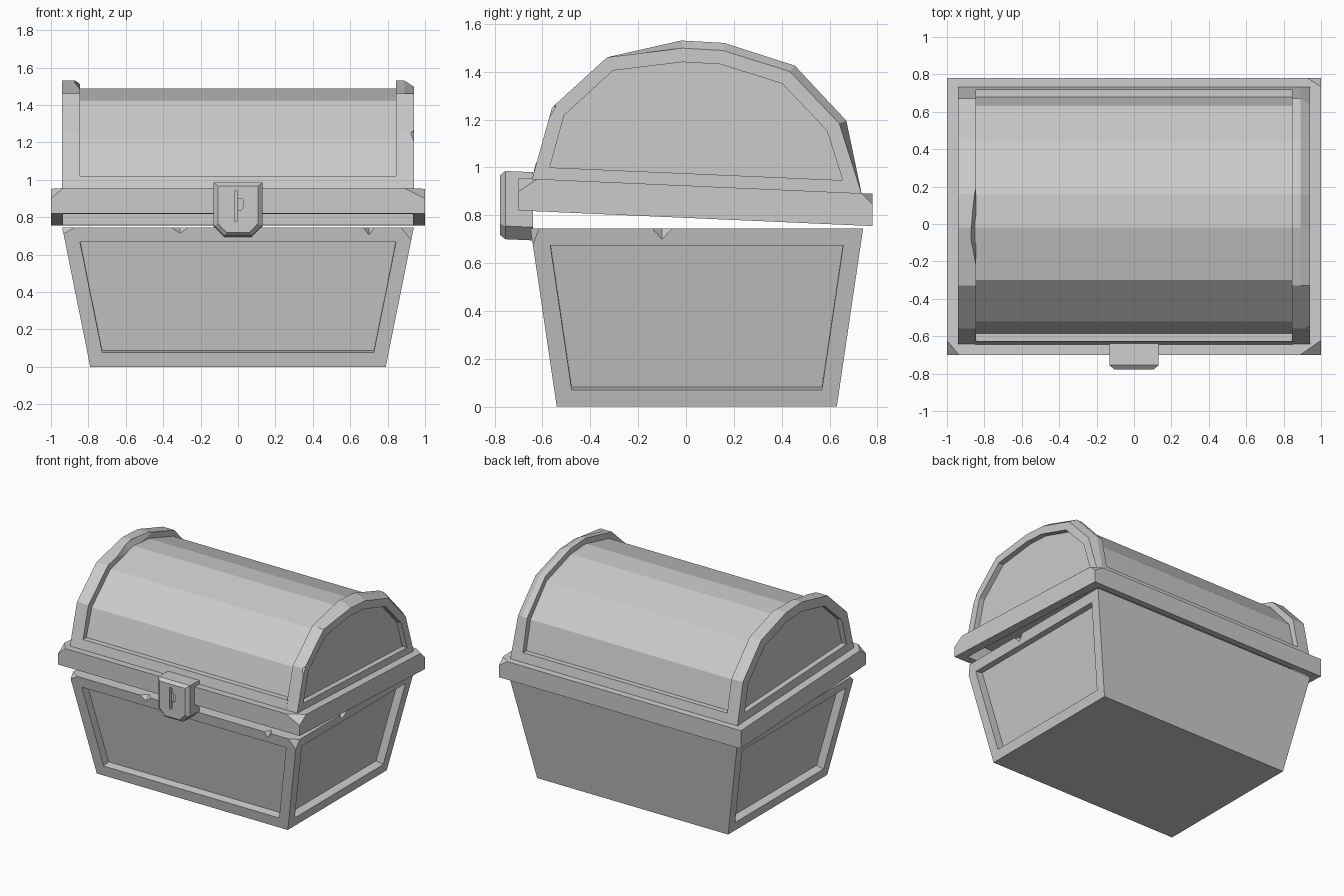
import bpy, bmesh
from mathutils import Vector

if "Cube" in bpy.data.objects:
    bpy.data.objects.remove(bpy.data.objects["Cube"])


def loft(name, rings, closed=False, panels=()):
    """Skin rings of points; panels = (face index, border, depth) recesses."""
    bm = bmesh.new()
    vs = [[bm.verts.new(p) for p in r] for r in rings]
    n, faces = len(vs[0]), []
    pairs = list(zip(vs, vs[1:])) + ([(vs[-1], vs[0])] if closed else [])
    for a, b in pairs:
        for i in range(n):
            j = (i + 1) % n
            faces.append(bm.faces.new((a[i], a[j], b[j], b[i])))
    if not closed:
        faces.append(bm.faces.new(vs[0]))
        faces.append(bm.faces.new(vs[-1]))
    bmesh.ops.recalc_face_normals(bm, faces=bm.faces[:])
    for idx, border, depth in panels:
        f = faces[idx]
        bmesh.ops.inset_individual(bm, faces=[f], thickness=border, depth=0,
                                   use_even_offset=True)
        bmesh.ops.inset_individual(bm, faces=[f], thickness=0, depth=-depth)
    return finish(name, bm)


def finish(name, bm):
    me = bpy.data.meshes.new(name)
    bm.to_mesh(me)
    bm.free()
    ob = bpy.data.objects.new(name, me)
    bpy.context.collection.objects.link(ob)
    return ob


def cut(ob, cutters):
    """Subtract each cutter from the object, then remove the cutter."""
    for c in cutters:
        c.hide_render = True
        mod = ob.modifiers.new("cut", "BOOLEAN")
        mod.operation, mod.solver, mod.object = "DIFFERENCE", "EXACT", c
        bpy.context.view_layer.update()
        dg = bpy.context.evaluated_depsgraph_get()
        me = bpy.data.meshes.new_from_object(ob.evaluated_get(dg))
        ob.modifiers.clear()
        ob.data = me
        bpy.data.objects.remove(c)


def chip(c, s):
    """Octahedron cutter: leaves a flat chip on a corner, a V on an edge."""
    bm = bmesh.new()
    ax = [[bm.verts.new(Vector(c) + Vector([sg * s[k] if k == i else 0 for k in range(3)]))
           for sg in (1, -1)] for i in range(3)]
    for a in ax[0]:
        for b in ax[1]:
            for d in ax[2]:
                bm.faces.new((a, b, d))
    bmesh.ops.recalc_face_normals(bm, faces=bm.faces[:])
    return finish("chip_cutter", bm)


def tilt(y, h=0.0):
    """Height of the slightly open lid's underside at depth y."""
    return 0.82 - 0.044 * (y + 0.70) + h


def rect(x, y0, y1, z):
    zf = z if callable(z) else (lambda y: z)
    return [(a, b, zf(b)) for a, b in ((-x, y0), (x, y0), (x, y1), (-x, y1))]


# Hollow tapered base with recessed front and side panels
base = loft("chest_base", [
    rect(0.79, -0.54, 0.63, 0), rect(0.94, -0.65, 0.74, 0.745),
    rect(0.84, -0.55, 0.64, 0.745), rect(0.70, -0.45, 0.54, 0.10)],
    panels=[(0, 0.078, 0.06), (1, 0.072, 0.06), (3, 0.072, 0.06)])
cut(base, [chip(c, s) for c, s in (
    ((-0.31, -0.652, 0.747), (0.05, 0.05, 0.038)),
    ((0.70, -0.652, 0.747), (0.033, 0.05, 0.05)),
    ((-0.942, -0.652, 0.747), (0.075, 0.05, 0.05)),
    ((0.942, -0.652, 0.747), (0.075, 0.04, 0.14)),
    ((0.942, -0.10, 0.747), (0.05, 0.045, 0.062)))])

# Lid rim, an open rectangular band
low, high = (lambda y: tilt(y)), (lambda y: tilt(y, 0.135))
rim = loft("lid_rim", [
    rect(1.0, -0.70, 0.78, low), rect(1.0, -0.70, 0.78, high),
    rect(0.935, -0.64, 0.73, high), rect(0.935, -0.64, 0.73, low)], closed=True)
cut(rim, [chip(c, s) for c, s in (
    ((1.002, -0.702, 0.957), (0.12, 0.09, 0.06)),
    ((-1.002, -0.702, 0.957), (0.07, 0.09, 0.06)),
    ((1.002, 0.782, 0.892), (0.08, 0.05, 0.05)))])

# Raised arches at both ends of the lid, panelled on the outside
ARCH = [(-0.645, 0.945), (-0.56, 1.25), (-0.33, 1.46), (-0.02, 1.53),
        (0.16, 1.52), (0.455, 1.425), (0.67, 1.195), (0.735, 0.885)]
mid = Vector((0.05, 0.95))
for side, sx in (("left", -1), ("right", 1)):
    outer = [Vector(p) for p in ARCH]
    if sx > 0:  # worn outer edge on the right arch
        for i in (3, 4, 5, 6):
            outer[i] += (mid - outer[i]).normalized() * 0.032
    edge = [(sx * 0.94, *p) for p in outer]
    inner = [(sx * 0.845, *p) for p in ARCH]
    shoulder = [(sx * 0.89, *p) for p in ARCH]
    arch = loft(side + "_arch", [inner, shoulder, edge],
                panels=[(-1, 0.058 if sx > 0 else 0.07, 0.04)])
    if sx < 0:
        cut(arch, [chip((-0.843, -0.08, 1.525), (0.033, 0.38, 0.07))])
    else:
        cut(arch, [chip((0.955, -0.585, 1.255), (0.065, 0.055, 0.09))])

# Faceted barrel top with a raised strip along front and back
BARREL = [(-0.645, 0.945), (-0.627, 1.02), (-0.585, 1.02), (-0.52, 1.22),
          (-0.30, 1.422), (-0.02, 1.488), (0.155, 1.477), (0.44, 1.385),
          (0.63, 1.17), (0.68, 0.957), (0.72, 0.957), (0.735, 0.885)]
loft("lid_barrel", [[(x, *p) for p in BARREL] for x in (-0.85, 0.85)])

# Latch with bevelled face and keyhole
SHAPE = [(-0.13, 0.985), (0.13, 0.985), (0.13, 0.755),
         (0.075, 0.70), (-0.075, 0.70), (-0.13, 0.755)]
latch = loft("latch", [
    [(x, -0.64, z - 0.005) for x, z in SHAPE],
    [(x, -0.755, z) for x, z in SHAPE],
    [(x * 0.82, -0.778, 0.842 + (z - 0.842) * 0.87) for x, z in SHAPE]])
HOLES = [[(-0.02, 0.78), (-0.003, 0.78), (-0.003, 0.94), (-0.02, 0.94)],
         [(-0.01, 0.835), (0.02, 0.84), (0.03, 0.865), (0.025, 0.898), (-0.01, 0.90)]]
cut(latch, [loft("keyhole_cutter", [[(x, y, z) for x, z in h] for y in (-0.80, d)])
            for h, d in zip(HOLES, (-0.755, -0.765))])
